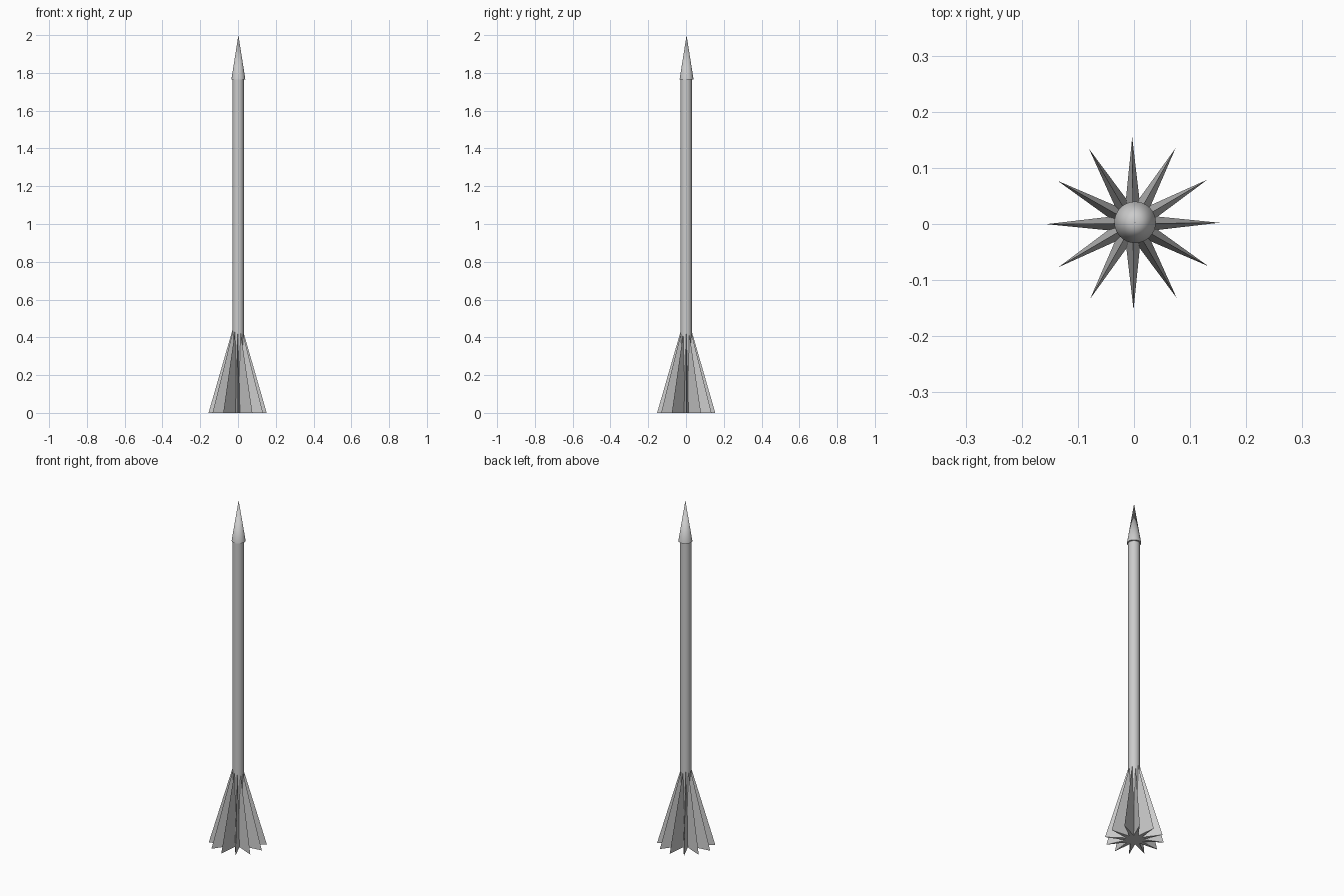
import bpy, bmesh
from math import sin, cos, pi

if "Cube" in bpy.data.objects:
    bpy.data.objects.remove(bpy.data.objects["Cube"])


def smooth(obj):
    bpy.context.view_layer.objects.active = obj
    bpy.ops.object.shade_smooth_by_angle(angle=0.6)


# Long straight shaft
bpy.ops.mesh.primitive_cylinder_add(vertices=32, radius=0.03, depth=1.77,
                                    location=(0.001, 0.001, 0.885))
shaft = bpy.context.object
shaft.name = "shaft"
smooth(shaft)

# Pointed tip, slightly wider than the shaft
bpy.ops.mesh.primitive_cone_add(vertices=32, radius1=0.037, radius2=0, depth=0.235,
                                location=(0.002, 0.003, 1.8825))
tip = bpy.context.object
tip.name = "pointed_tip"
smooth(tip)

# Twelve-pointed star base tapering to an apex inside the shaft
POINTS, OUTER, INNER, HEIGHT = 12, 0.154, 0.046, 0.534
bm = bmesh.new()
ring = []
for i in range(POINTS * 2):
    r = INNER if i % 2 else OUTER
    a = pi * i / POINTS + 0.008
    ring.append(bm.verts.new((r * cos(a), r * sin(a), 0)))
apex = bm.verts.new((0, 0, HEIGHT))
for i, v in enumerate(ring):
    bm.faces.new((v, ring[(i + 1) % len(ring)], apex))
bm.faces.new(ring[::-1])
mesh = bpy.data.meshes.new("finned_base")
bm.to_mesh(mesh)
bm.free()
base = bpy.data.objects.new("finned_base", mesh)
base.location = (-0.002, 0.001, 0)
bpy.context.collection.objects.link(base)
